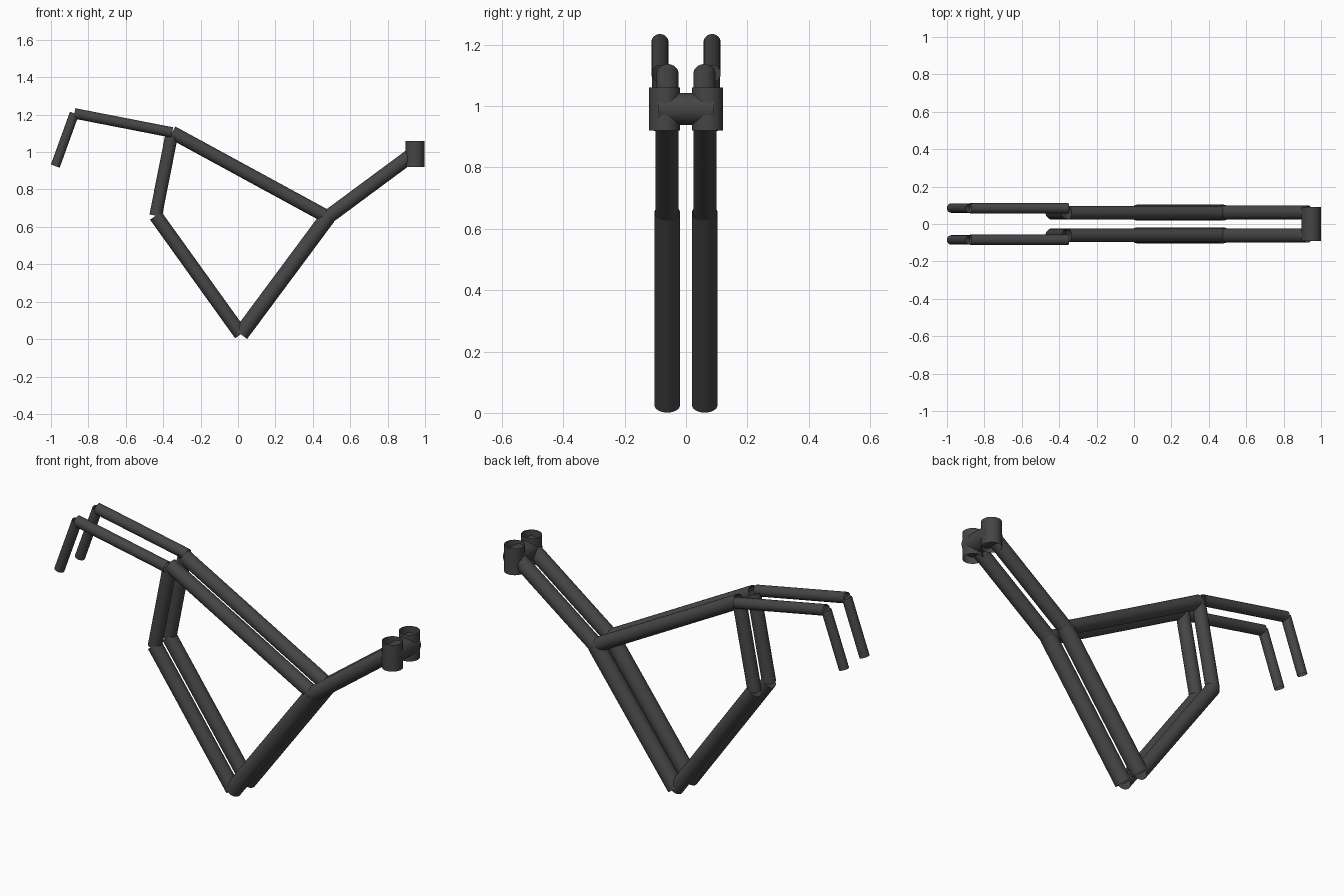
import bpy
from mathutils import Vector

if "Cube" in bpy.data.objects:
    bpy.data.objects.remove(bpy.data.objects["Cube"])

mat = bpy.data.materials.new("dark_paint")
mat.diffuse_color = (0.06, 0.06, 0.06, 1)
mat.use_nodes = True
mat.node_tree.nodes["Principled BSDF"].inputs["Base Color"].default_value = mat.diffuse_color


def tube(name, a, b, r):
    """Open-ended round tube between two points."""
    a, b = Vector(a), Vector(b)
    d = b - a
    bpy.ops.mesh.primitive_cylinder_add(
        vertices=32, radius=r, depth=d.length, end_fill_type='NOTHING',
        location=(a + b) / 2, rotation=d.to_track_quat('Z', 'Y').to_euler())
    ob = bpy.context.object
    ob.name = name
    ob.data.materials.append(mat)
    bpy.ops.object.shade_smooth_by_angle()
    return ob


# Joints of the frame in the side plane (x, z)
bottom = (0.015, 0.026)
seat_low = (-0.44, 0.66)
seat_top = (-0.352, 1.105)
front = (0.48, 0.652)
head = (0.93, 0.985)
rear = (-0.875, 1.207)
dropout = (-0.977, 0.925)

# Frame tubes: name, start, end, distance from centre, radius
parts = [
    ("down_tube", bottom, front, 0.061, 0.042),
    ("rear_lower_tube", bottom, seat_low, 0.06, 0.037),
    ("seat_tube", seat_low, seat_top, 0.06, 0.034),
    ("top_tube", seat_top, front, 0.06, 0.036),
    ("neck_tube", front, head, 0.062, 0.038),
    ("rear_rail", seat_top, rear, 0.085, 0.028),
    ("rear_drop", rear, dropout, 0.085, 0.025),
    ("head_tube", (0.946, 0.92), (0.946, 1.06), 0.07, 0.05),
]
for name, a, b, y, r in parts:
    for side, s in (("left", -1), ("right", 1)):
        tube(f"{name}_{side}", (a[0], s * y, a[1]), (b[0], s * y, b[1]), r)

# Cross tube joining the two head tubes
tube("head_cross_tube", (0.947, -0.09, 0.99), (0.947, 0.09, 0.99), 0.052)
